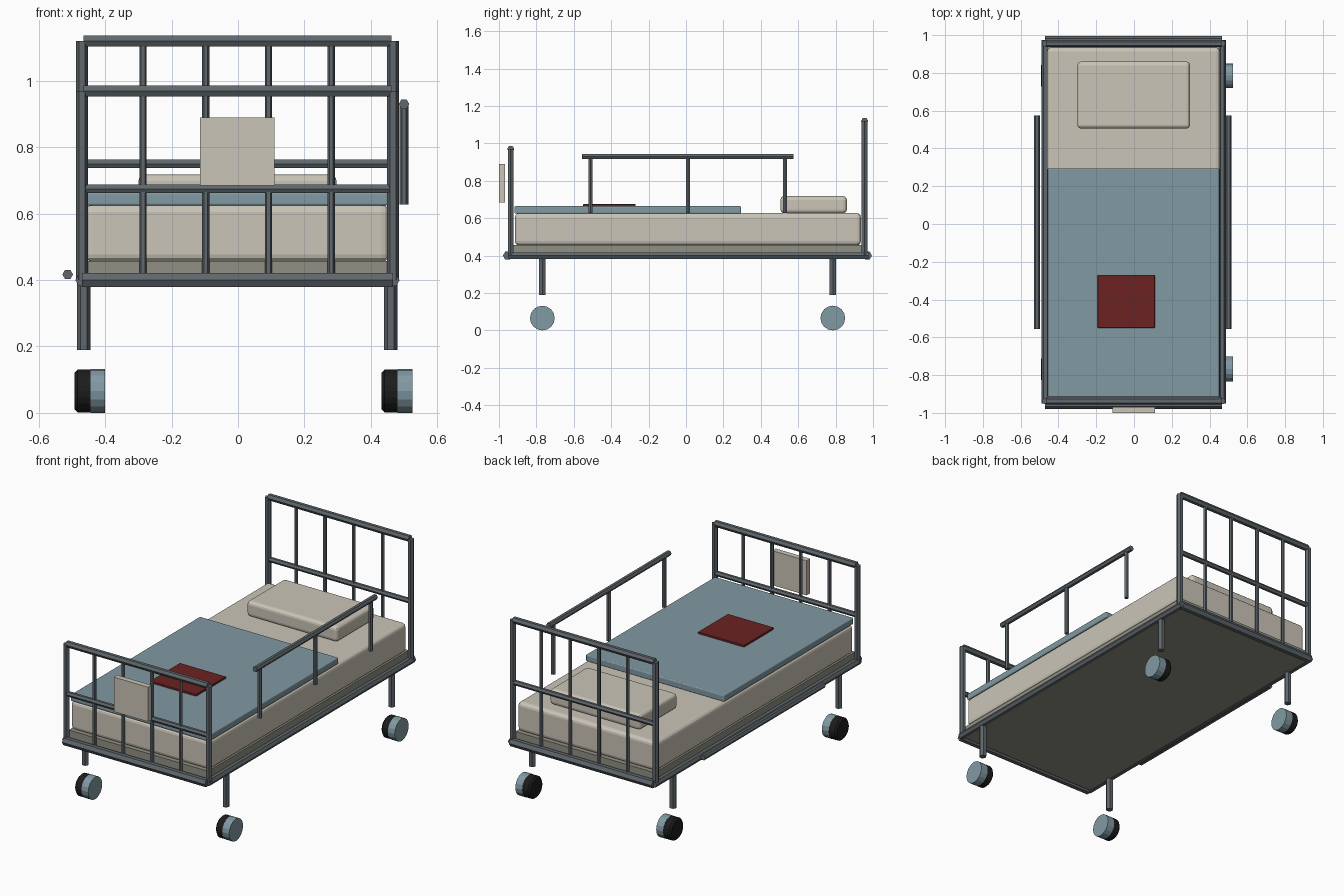
import bpy, bmesh, math
from mathutils import Vector

cube = bpy.data.objects.get("Cube")
if cube:
    bpy.data.objects.remove(cube, do_unlink=True)


def material(name, rgb):
    m = bpy.data.materials.new(name)
    m.use_nodes = True
    m.diffuse_color = (*rgb, 1)
    m.node_tree.nodes["Principled BSDF"].inputs["Base Color"].default_value = (*rgb, 1)
    return m


steel = material("grey steel", (0.115, 0.135, 0.15))
linen = material("cream linen", (0.60, 0.56, 0.48))
blue = material("dusty blue", (0.22, 0.32, 0.37))
olive = material("olive grey", (0.28, 0.28, 0.23))
red = material("dark red", (0.15, 0.016, 0.016))
rubber = material("black rubber", (0.012, 0.012, 0.012))


def finish(name, bm, mat, bevel=0, segments=3):
    bmesh.ops.recalc_face_normals(bm, faces=bm.faces)
    mesh = bpy.data.meshes.new(name)
    bm.to_mesh(mesh)
    bm.free()
    mesh.materials.append(mat)
    obj = bpy.data.objects.new(name, mesh)
    bpy.context.collection.objects.link(obj)
    if bevel:
        mod = obj.modifiers.new("Bevel", 'BEVEL')
        mod.width, mod.segments = bevel, segments
    return obj


def box(name, x, y, z, mat, bevel=0):
    """Box from (low, high) pairs on each axis."""
    bm = bmesh.new()
    bmesh.ops.create_cube(bm, size=1)
    for v in bm.verts:
        v.co = [(a + b) / 2 + c * (b - a) for (a, b), c in zip((x, y, z), v.co)]
    return finish(name, bm, mat, bevel)


def rod(name, a, b, r, mat=steel, sides=6, r_start=None):
    """Prism between two points, with a corner pointing sideways."""
    a, b = Vector(a), Vector(b)
    axis = (b - a).normalized()
    u = Vector((0, 1, 0)) if abs(axis.x) > 0.5 else Vector((1, 0, 0))
    w = axis.cross(u)
    bm = bmesh.new()
    rings = []
    for p, rad in ((a, r_start or r), (b, r)):
        rings.append([bm.verts.new(p + rad * (u * math.cos(t) + w * math.sin(t)))
                      for t in (2 * math.pi * i / sides for i in range(sides))])
        bm.faces.new(rings[-1])
    for i in range(sides):
        j = (i + 1) % sides
        bm.faces.new((rings[0][i], rings[0][j], rings[1][j], rings[1][i]))
    return finish(name, bm, mat)


LEFT, RIGHT = 0.467, -0.47

# Base frame and deck
for side, x in (("left", LEFT), ("right", RIGHT)):
    rod(f"{side}_frame_rail", (x, -0.95, 0.4), (x, 0.975, 0.4), 0.02)
for end, y in (("foot", -0.955), ("head", 0.97)):
    rod(f"{end}_frame_rail", (RIGHT, y, 0.4), (LEFT, y, 0.4), 0.024)
box("deck", (-0.46, 0.455), (-0.93, 0.95), (0.385, 0.457), olive)

# Head and foot panels
for end, y, top, middle in (("head", 0.955, 1.12, 0.75), ("foot", -0.937, 0.97, 0.675)):
    for side, x in (("left", LEFT), ("right", RIGHT)):
        rod(f"{end}_{side}_post", (x, y, 0.4), (x, y, top), 0.018)
    rod(f"{end}_top_rail", (RIGHT + 0.005, y, top), (LEFT - 0.005, y, top), 0.019)
    rod(f"{end}_middle_rail", (RIGHT, y, middle), (LEFT, y, middle), 0.015)
    for i in range(4):
        x = -0.286 + i * 0.189
        rod(f"{end}_bar_{i + 1}", (x, y, 0.4), (x, y, top), 0.011)

# Legs and casters
for end, y in (("front", -0.768), ("back", 0.785)):
    for side, x in (("left", 0.46), ("right", -0.465)):
        rod(f"{end}_{side}_leg", (x, y, 0.19), (x, y, 0.4), 0.02)
        z = 0.066
        rod(f"{end}_{side}_tyre", (x - 0.018, y, z), (x + 0.02, y, z), 0.065, rubber, 20)
        rod(f"{end}_{side}_tyre_shoulder", (x - 0.028, y, z), (x - 0.018, y, z),
            0.065, rubber, 20, 0.055)
        rod(f"{end}_{side}_hub", (x + 0.02, y, z), (x + 0.065, y, z), 0.066, blue, 16)

# Raised left guard rail, lowered right guard rail
rod("left_guard_rail", (0.5, -0.555, 0.93), (0.5, 0.575, 0.93), 0.016)
for i in range(3):
    y = -0.51 + i * 0.52
    rod(f"left_guard_post_{i + 1}", (0.5, y, 0.627), (0.5, y, 0.93), 0.013)
rod("right_guard_rail", (-0.513, -0.555, 0.417), (-0.513, 0.575, 0.417), 0.016)

# Bedding
box("mattress", (-0.46, 0.455), (-0.915, 0.935), (0.455, 0.627), linen, 0.022)
box("pillow", (-0.3, 0.297), (0.505, 0.86), (0.627, 0.718), linen, 0.02)
box("blanket", (-0.457, 0.452), (-0.917, 0.295), (0.625, 0.664), blue, 0.006)
box("folded_cloth", (-0.192, 0.11), (-0.55, -0.27), (0.662, 0.675), red, 0.002)

# Chart board on the foot panel
box("chart_board", (-0.115, 0.11), (-1.0, -0.968), (0.685, 0.89), linen)
